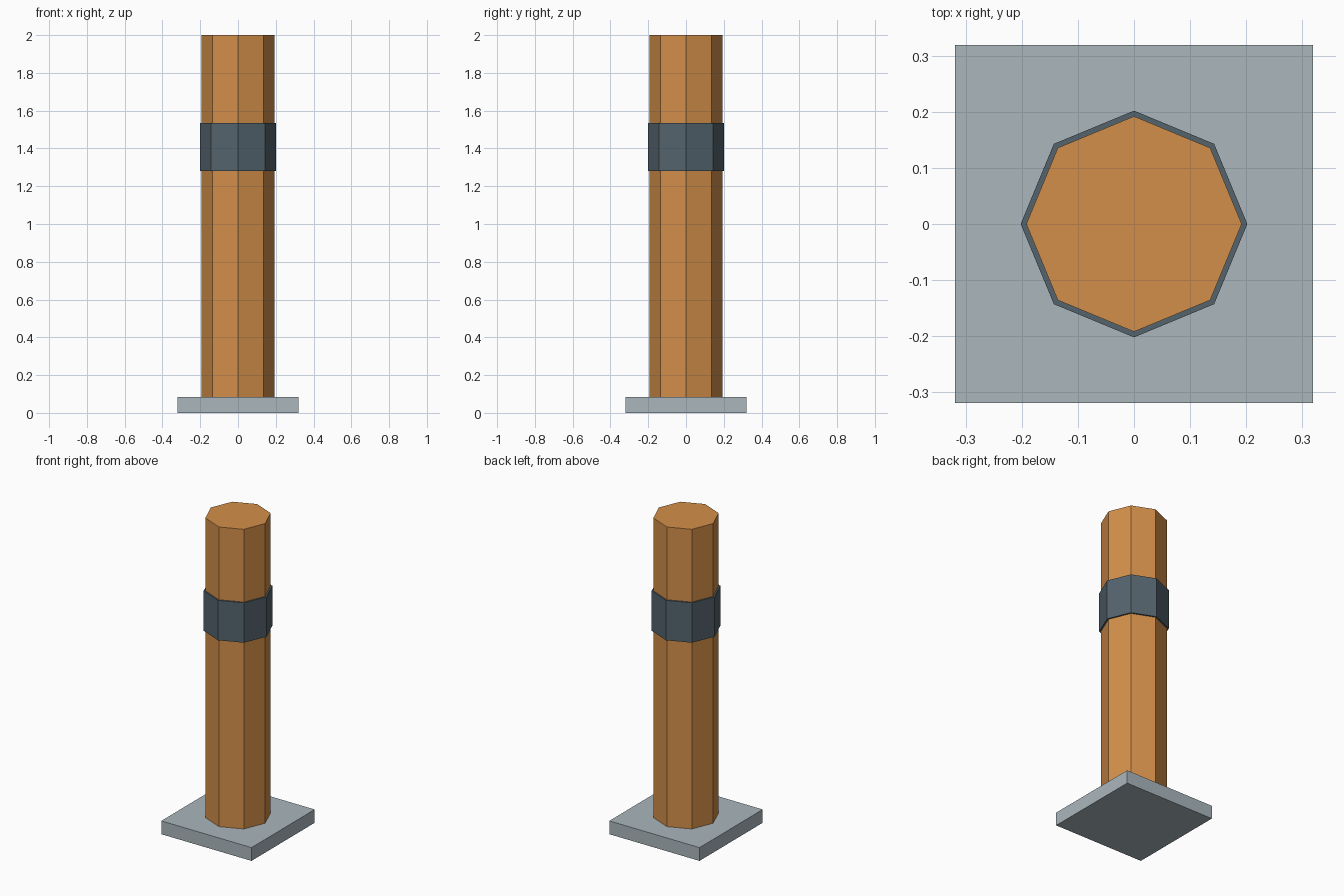
import bpy
from math import radians

cube = bpy.data.objects.get("Cube")
if cube:
    bpy.data.objects.remove(cube, do_unlink=True)


def material(name, color):
    mat = bpy.data.materials.new(name)
    mat.use_nodes = True
    mat.diffuse_color = (*color, 1)
    mat.node_tree.nodes["Principled BSDF"].inputs["Base Color"].default_value = (*color, 1)
    return mat


def prism(name, sides, radius, bottom, top, mat, turn=0):
    """Flat-faced upright prism between two heights."""
    bpy.ops.mesh.primitive_cylinder_add(
        vertices=sides, radius=radius, depth=top - bottom,
        location=(0, 0, (bottom + top) / 2), rotation=(0, 0, radians(turn)))
    obj = bpy.context.object
    obj.name = name
    obj.data.materials.append(mat)
    return obj


wood = material("warm wood", (0.65, 0.275, 0.067))
steel = material("dark steel", (0.088, 0.126, 0.153))
stone = material("pale grey stone", (0.40, 0.47, 0.505))

BASE_TOP = 0.085
BASE_WIDTH = 0.638

# Square foot plate
prism("base_plate", 4, BASE_WIDTH / 2 ** 0.5, 0, BASE_TOP, stone, turn=45)

# Octagonal post with corners on the axes
prism("post", 8, 0.192, BASE_TOP, 2, wood)

# Band wrapped around the post
prism("band", 8, 0.202, 1.28, 1.535, steel)
